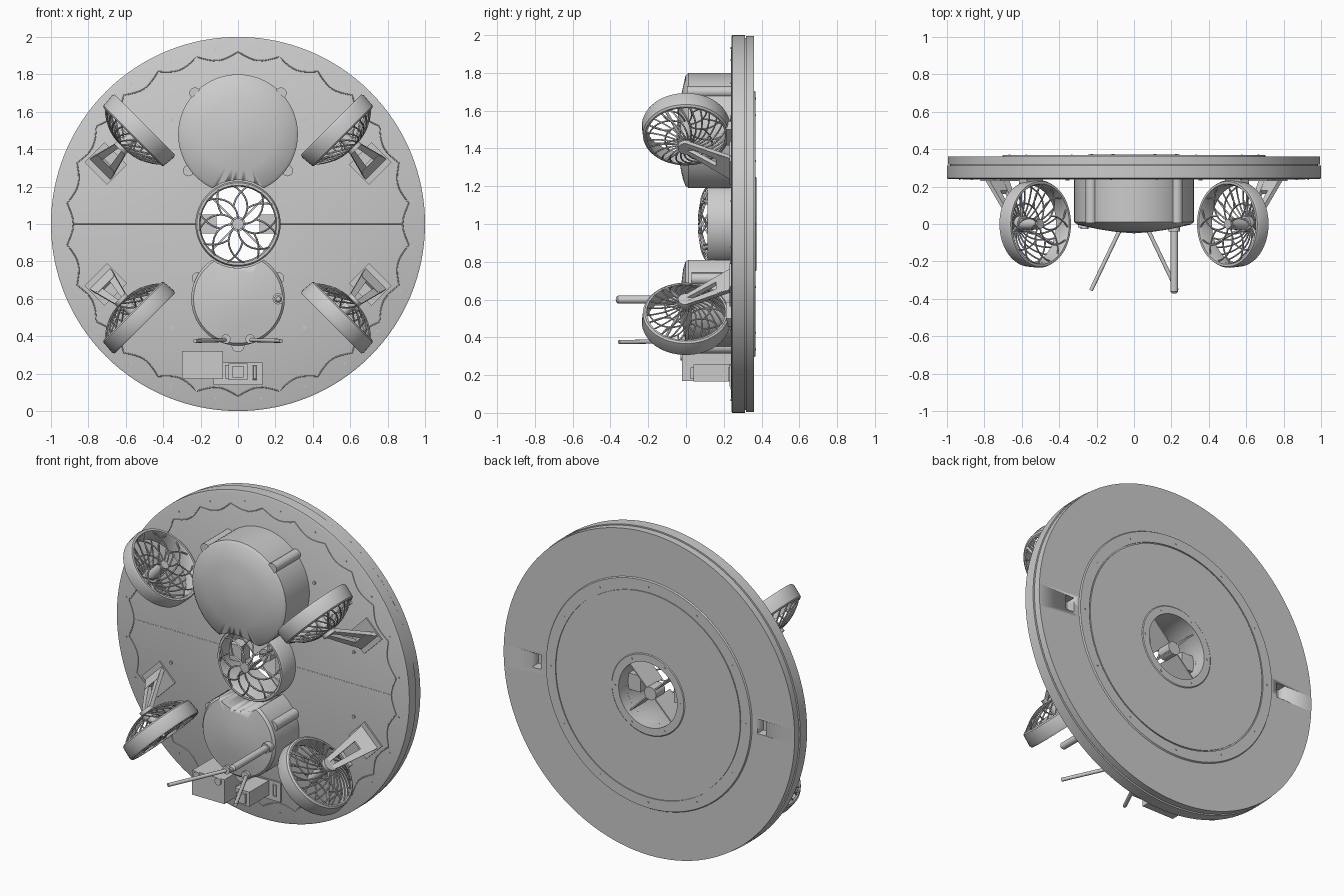
import bpy, bmesh, math
from math import sin, cos, pi, tau
from mathutils import Matrix, Vector

if "Cube" in bpy.data.objects:
    bpy.data.objects.remove(bpy.data.objects["Cube"], do_unlink=True)

GREY = (0.6, 0.6, 0.6, 1)
mat = bpy.data.materials.new("plain grey")
mat.use_nodes = True
mat.diffuse_color = GREY
mat.node_tree.nodes["Principled BSDF"].inputs["Base Color"].default_value = GREY

# Local +z of FRONT points to the front (-y); local x is right, local y is up
FRONT = Matrix.Translation((0, 0, 1)) @ Matrix.Rotation(pi / 2, 4, 'X')


def add(name, mesh, angle=35):
    ob = bpy.data.objects.new(name, mesh)
    bpy.context.collection.objects.link(ob)
    mesh.materials.clear()
    mesh.materials.append(mat)
    bpy.ops.object.select_all(action='DESELECT')
    ob.select_set(True)
    bpy.context.view_layer.objects.active = ob
    bpy.ops.object.shade_smooth_by_angle(angle=math.radians(angle))
    return ob


def finish(name, bm, matrix):
    bmesh.ops.transform(bm, matrix=matrix, verts=bm.verts)
    bmesh.ops.recalc_face_normals(bm, faces=bm.faces)
    mesh = bpy.data.meshes.new(name)
    bm.to_mesh(mesh)
    bm.free()
    return add(name, mesh)


def lathe(name, profile, matrix=FRONT, steps=64, ring=False):
    """Revolve (radius, height) points around local z; ring closes the profile."""
    bm = bmesh.new()
    vs = [bm.verts.new((r, 0, h)) for r, h in profile]
    edges = [bm.edges.new(p) for p in zip(vs, vs[1:])]
    if ring:
        edges.append(bm.edges.new((vs[-1], vs[0])))
    bmesh.ops.spin(bm, geom=vs + edges, axis=(0, 0, 1), cent=(0, 0, 0),
                   angle=tau, steps=steps)
    bmesh.ops.remove_doubles(bm, verts=bm.verts, dist=1e-5)
    return finish(name, bm, matrix)


def rod(name, x, y, r, h0, h1, matrix=FRONT, steps=16):
    return lathe(name, [(0, h0), (r, h0), (r, h1), (0, h1)],
                 matrix @ Matrix.Translation((x, y, 0)), steps)


def box(name, centre, size, matrix=FRONT):
    bm = bmesh.new()
    bmesh.ops.create_cube(bm, size=1, matrix=Matrix.Translation(centre)
                          @ Matrix.Diagonal((*size, 1)))
    return finish(name, bm, matrix)


def prism(name, points, offset, matrix=FRONT):
    bm = bmesh.new()
    face = bm.faces.new([bm.verts.new(p) for p in points])
    out = bmesh.ops.extrude_face_region(bm, geom=[face])
    moved = [v for v in out["geom"] if isinstance(v, bmesh.types.BMVert)]
    bmesh.ops.translate(bm, verts=moved, vec=offset)
    return finish(name, bm, matrix)


def tubes(name, paths, radius, matrix=FRONT, cyclic=False, sides=1):
    curve = bpy.data.curves.new(name, 'CURVE')
    curve.dimensions = '3D'
    curve.bevel_depth = radius
    curve.bevel_resolution = sides
    curve.use_fill_caps = True
    for path in paths:
        s = curve.splines.new('POLY')
        s.points.add(len(path) - 1)
        s.use_cyclic_u = cyclic
        for p, co in zip(s.points, path):
            p.co = (*co, 1)
    tmp = bpy.data.objects.new(name + " path", curve)
    bpy.context.collection.objects.link(tmp)
    dg = bpy.context.evaluated_depsgraph_get()
    mesh = bpy.data.meshes.new_from_object(tmp.evaluated_get(dg))
    bpy.data.objects.remove(tmp)
    mesh.name = name
    mesh.transform(matrix)
    return add(name, mesh, 60)


def swirl(n, r0, r1, h0, h1, twist, power=1.0, phase=0.0):
    """Curved spokes running from radius r0 to r1 while turning by twist."""
    paths = []
    for k in range(n):
        path = []
        for i in range(10):
            t = i / 9
            a = phase + tau * k / n + twist * t ** power
            r = r0 + (r1 - r0) * t
            path.append((r * cos(a), r * sin(a), h0 + (h1 - h0) * t * t))
        paths.append(path)
    return paths


def cut(target, cutter):
    m = target.modifiers.new("cut", 'BOOLEAN')
    m.object, m.operation, m.solver = cutter, 'DIFFERENCE', 'EXACT'
    cutter.hide_render = True
    bpy.context.view_layer.objects.active = target
    bpy.ops.object.modifier_apply(modifier=m.name)
    bpy.data.objects.remove(cutter, do_unlink=True)


# Main hull disc with a groove in its rim, a centre bore and a raised back panel
hull = lathe("hull_disc", [(0.2, -0.24), (0.99, -0.24), (1, -0.245), (1, -0.312),
                           (0.985, -0.312), (0.985, -0.318), (0.995, -0.318),
                           (0.995, -0.36), (0.705, -0.36), (0.7, -0.368), (0.635, -0.368),
                           (0.635, -0.362), (0.628, -0.362), (0.628, -0.368), (0.25, -0.368),
                           (0.245, -0.372), (0.2, -0.372)], steps=128, ring=True)
for s in (-1, 1):
    cut(hull, box("socket_cutter", (s * 0.77, 0, -0.36), (0.06, 0.09, 0.12)))

# Bolts on the panels, front and back
for k in range(24):
    a = tau * (k + 0.5) / 24
    rod("rim_bolt", 0.94 * cos(a), 0.94 * sin(a), 0.005, -0.24, -0.236, steps=8)
for k in range(12):
    a = tau * k / 12
    rod("back_bolt", 0.665 * cos(a), 0.665 * sin(a), 0.005, -0.371, -0.366, steps=8)
for k in range(6):
    a = tau * k / 6
    rod("bore_bolt", 0.225 * cos(a), 0.225 * sin(a), 0.007, -0.374, -0.37, steps=8)
for sx in (-1, 1):
    for x, y in ((0.625, 0.2), (0.355, 0.555)):
        for sy in (-1, 1):
            rod("panel_bolt", sx * x, sy * y, 0.01, -0.24, -0.232, steps=10)

# Scalloped seam and the straight seam across the front
scallop = []
for i in range(208):
    a = tau * i / 208 + pi / 2
    r = 0.92 - 0.04 * abs(sin(13 * (a - pi / 2)))
    scallop.append((r * cos(a), r * sin(a), -0.24))
tubes("scalloped_seam", [scallop], 0.003, cyclic=True)
tubes("cross_seam", [[(s * 0.22, 0, -0.24), (s * 0.88, 0, -0.24)] for s in (-1, 1)], 0.002)

# Pressure drums with shallow domes, notched around the centre duct
for name, y, r, tip in (("upper_drum", 0.48, 0.32, 0.05), ("lower_drum", -0.4, 0.25, 0.03)):
    drum = lathe(name, [(0, tip), (r * 0.3, tip * 0.85), (r * 0.6, tip * 0.55),
                        (r * 0.95, 0.003), (r, -0.012), (r, -0.25), (0, -0.25)],
                 FRONT @ Matrix.Translation((0, y, 0)), 96)
    cut(drum, rod("notch_cutter", 0, 0, 0.235, -0.3, 0.2, steps=64))
    bpy.ops.object.shade_smooth_by_angle(angle=math.radians(35))

# Clamp columns and lugs beside the drums
for s in (-1, 1):
    rod("upper_clamp_column", s * 0.23, 0.7, 0.03, -0.25, -0.005)
    rod("upper_lower_lug", s * 0.265, 0.285, 0.03, -0.25, -0.2)
    rod("lower_clamp_column", s * 0.215, -0.29, 0.032, -0.25, -0.03)
rod("bottom_lug", 0, -0.65, 0.035, -0.25, -0.02)
for h in (-0.12, -0.19):
    side = FRONT @ Matrix.Translation((0.15, -0.26, h)) @ Matrix.Rotation(-pi / 4, 4, 'Z') \
        @ Matrix.Rotation(pi / 2, 4, 'Y')
    for s in (0, 1):
        lathe("side_port", [(0.018, 0), (0.028, 0), (0.028, 0.07), (0.018, 0.07)],
              Matrix.Diagonal((1 - 2 * s, 1, 1, 1)) @ side, 20, True)

# Centre duct: ring, domed petal guard, motor hub, cross vanes and inner pads
lathe("centre_duct", [(0.2, -0.3), (0.225, -0.3), (0.228, -0.13), (0.22, -0.115),
                      (0.207, -0.115), (0.2, -0.13)], ring=True)
tubes("centre_guard", swirl(8, 0.025, 0.212, -0.068, -0.12, 0.95, 1.4)
      + swirl(8, 0.09, 0.212, -0.076, -0.12, -0.55, 1, 0.28), 0.005)
rod("centre_guard_cap", 0, 0, 0.03, -0.085, -0.065)
rod("centre_motor_hub", 0, 0, 0.04, -0.35, -0.26, steps=24)
for k in range(4):
    box("centre_vane", (0.12, 0, -0.27), (0.17, 0.008, 0.15),
        FRONT @ Matrix.Rotation(pi / 4 + k * pi / 2, 4, 'Z'))
for s in (-1, 1):
    box("inner_pad", (s * 0.16, 0, -0.24), (0.09, 0.1, 0.08))

# One ducted thruster: local z runs from the open mouth to the mount
FRAME = Matrix(((0.7071, 0, 0.7071, 0.53), (0, -1, 0, 0),
                (0.7071, 0, -0.7071, 1.5), (0, 0, 0, 1)))
parts = [
    lathe("thruster_duct", [(0.215, -0.045), (0.228, -0.045), (0.234, -0.03), (0.228, 0.04),
                            (0.218, 0.048), (0.208, 0.048), (0.208, -0.03)], FRAME, 64, True),
    tubes("thruster_mouth_guard", swirl(8, 0.02, 0.212, -0.035, -0.035, 0.95, 1.4, 0.2)
          + swirl(8, 0.09, 0.212, -0.035, -0.035, -0.55, 1, 0.48), 0.0045, FRAME),
    tubes("thruster_rear_cage", swirl(24, 0.035, 0.215, 0.12, 0.04, 0.7), 0.0045, FRAME),
    rod("thruster_mouth_cap", 0, 0, 0.026, -0.042, -0.028, FRAME),
    rod("thruster_motor", 0, 0, 0.042, 0.09, 0.145, FRAME, 24),
    rod("thruster_motor_core", 0, 0, 0.03, -0.03, 0.1, FRAME),
    box("thruster_foot", (0, -0.228, 0.03), (0.12, 0.03, 0.06), FRAME),
    box("thruster_mount_base", (0, -0.237, 0.25), (0.17, 0.012, 0.15), FRAME),
    tubes("thruster_struts", [[(0, 0, 0.125), (0.21 * cos(a), 0.21 * sin(a), 0.045)]
                              for a in (pi / 6, 5 * pi / 6)], 0.008, FRAME),
]
for s in (-1, 1):
    parts.append(prism("thruster_mount_arm",
                       [(s * 0.008, 0.02, 0.13), (s * 0.035, 0.02, 0.13),
                        (s * 0.08, -0.24, 0.3), (s * 0.035, -0.24, 0.3)],
                       (0, -0.02, -0.014), FRAME))
parts.append(prism("thruster_mount_web", [(-0.06, -0.16, 0.25), (0.06, -0.16, 0.25),
                                          (0.08, -0.24, 0.3), (-0.08, -0.24, 0.3)],
                   (0, -0.02, -0.014), FRAME))

# Mirror the thruster into all four corners
for sx, sz in ((-1, 1), (1, -1), (-1, -1)):
    flip = Matrix.Translation((0, 0, 1)) @ Matrix.Diagonal((sx, 1, sz, 1)) \
        @ Matrix.Translation((0, 0, -1))
    for part in parts:
        mesh = part.data.copy()
        mesh.transform(flip)
        if sx * sz < 0:
            mesh.flip_normals()
        add(part.name.split(".")[0], mesh)

# Probe and the two splayed antennas on the lower drum
rod("probe_base", 0.215, -0.4, 0.03, -0.02, 0.04)
lathe("probe", [(0, 0), (0.021, 0), (0.021, 0.36), (0.012, 0.371), (0, 0.372)],
      FRONT @ Matrix.Translation((0.215, -0.4, 0)), 20)
for s in (-1, 1):
    tubes("antenna", [[(s * 0.06, -0.62, 0), (s * 0.23, -0.625, 0.355)]], 0.011, sides=3)
    rod("antenna_base", s * 0.065, -0.615, 0.025, -0.02, 0.025)

# Instrument box with bolts, camera unit and its slotted plate
box("instrument_box", (-0.19, -0.755, -0.11), (0.22, 0.15, 0.26))
for x in (-0.265, -0.12):
    rod("instrument_bolt", x, -0.7, 0.022, 0.015, 0.028)
box("camera_plate", (0, -0.8, -0.236), (0.26, 0.12, 0.012))
box("camera_body", (0, -0.79, -0.14), (0.1, 0.09, 0.2))
box("camera_face", (0, -0.79, -0.035), (0.06, 0.06, 0.02))
box("camera_bracket", (-0.06, -0.79, -0.14), (0.02, 0.07, 0.12))
tubes("plate_slot", [[(x, y, -0.228) for x, y in
                      ((0.08, -0.83), (0.1, -0.83), (0.1, -0.76), (0.08, -0.76))]],
      0.004, cyclic=True)
